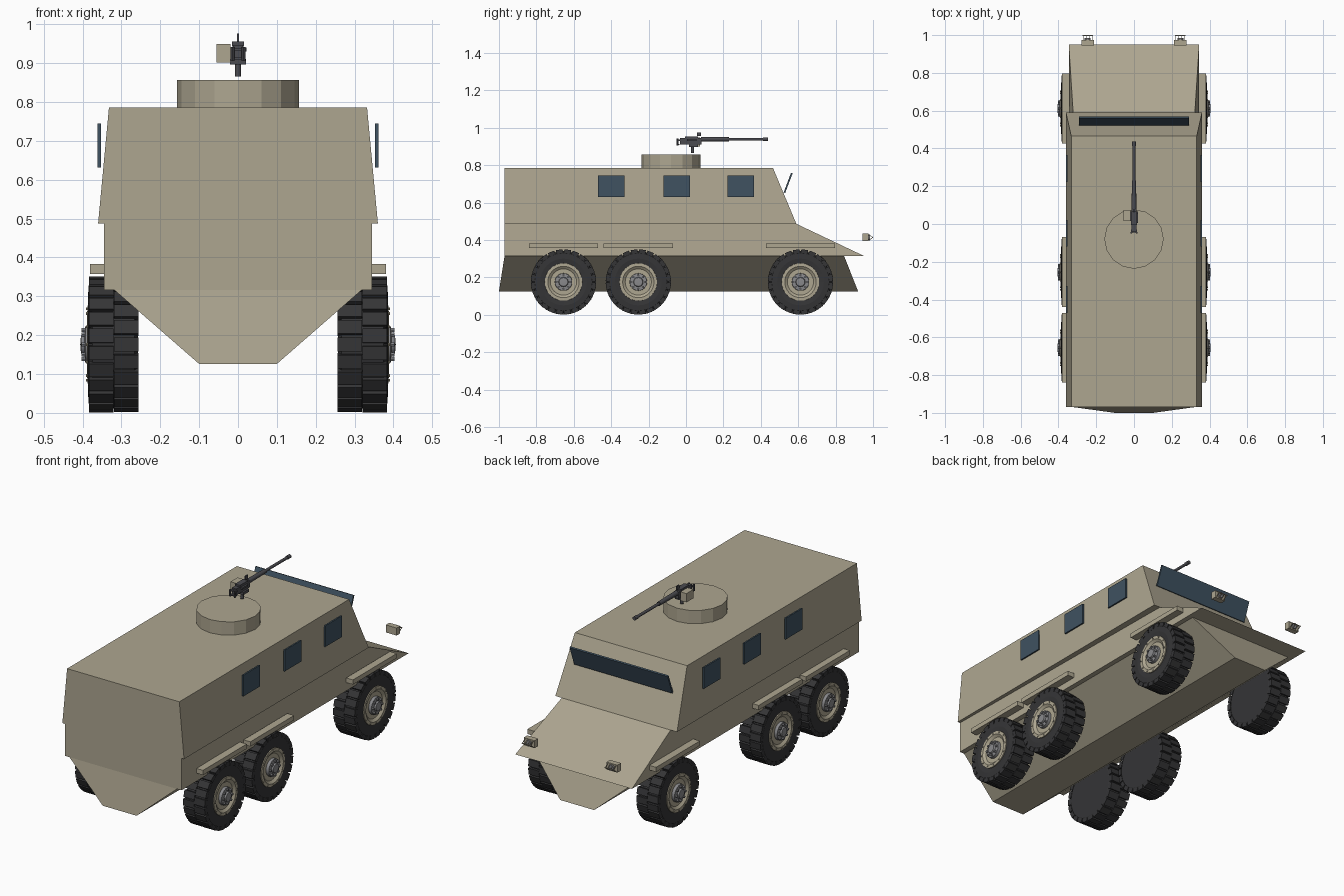
import bpy, bmesh
from math import pi, cos, sin
from mathutils import Matrix, Vector

if "Cube" in bpy.data.objects:
    bpy.data.objects.remove(bpy.data.objects["Cube"])


def mat(name, rgb):
    m = bpy.data.materials.new(name)
    m.diffuse_color = (*rgb, 1)
    m.use_nodes = True
    m.node_tree.nodes["Principled BSDF"].inputs["Base Color"].default_value = m.diffuse_color
    return m


TAN = mat("tan_paint", (0.42, 0.38, 0.28))
RUBBER = mat("rubber", (0.035, 0.035, 0.037))
GLASS = mat("glass", (0.05, 0.085, 0.12))
STEEL = mat("steel", (0.25, 0.25, 0.26))
GUN = mat("gunmetal", (0.07, 0.07, 0.08))


def finish(name, bm, m, smooth=False):
    bmesh.ops.recalc_face_normals(bm, faces=bm.faces)
    me = bpy.data.meshes.new(name)
    bm.to_mesh(me)
    bm.free()
    ob = bpy.data.objects.new(name, me)
    bpy.context.collection.objects.link(ob)
    me.materials.append(m)
    if smooth:
        bpy.ops.object.select_all(action='DESELECT')
        ob.select_set(True)
        bpy.context.view_layer.objects.active = ob
        bpy.ops.object.shade_smooth_by_angle(angle=0.6)
    return ob


def add_box(bm, c, s, rot=Matrix()):
    bmesh.ops.create_cube(bm, size=1, matrix=Matrix.Translation(c) @ rot @ Matrix.Diagonal((*s, 1)))


def add_cyl(bm, c, r, depth, axis='Z', n=16, r2=None):
    rot = {'X': Matrix.Rotation(pi / 2, 4, 'Y'), 'Y': Matrix.Rotation(-pi / 2, 4, 'X'), 'Z': Matrix()}[axis]
    bmesh.ops.create_cone(bm, cap_ends=True, segments=n, radius1=r, radius2=r if r2 is None else r2,
                          depth=depth, matrix=Matrix.Translation(c) @ rot)


def hull(name, low, high):
    """Solid between two levels, each (z, rear y, front y, rear half width, front half width)."""
    bm = bmesh.new()
    rings = []
    for z, yr, yf, wr, wf in (low, high):
        rings.append([bm.verts.new(p) for p in ((-wr, yr, z), (wr, yr, z), (wf, yf, z), (-wf, yf, z))])
    a, b = rings
    bm.faces.new(a)
    bm.faces.new(b)
    for i in range(4):
        j = (i + 1) % 4
        bm.faces.new((a[i], a[j], b[j], b[i]))
    return finish(name, bm, TAN)


def lathe(bm, profile, n, y, z, side):
    """Revolve (x, radius) points about a wheel axle."""
    vs = [bm.verts.new((side * x, y, z + r)) for x, r in profile]
    es = [bm.edges.new(p) for p in zip(vs, vs[1:])]
    bmesh.ops.spin(bm, geom=vs + es, cent=(0, y, z), axis=(1, 0, 0), angle=2 * pi, steps=n, use_duplicate=False)
    bmesh.ops.remove_doubles(bm, verts=bm.verts, dist=1e-5)


# Hull: V-shaped belly, middle body with sloping nose, cabin
hull("belly", (0.126, -1.0, 0.92, 0.10, 0.10), (0.316, -0.97, 0.845, 0.318, 0.318))
hull("middle_body", (0.316, -0.97, 0.95, 0.345, 0.345), (0.487, -0.97, 0.59, 0.345, 0.322))
hull("cabin", (0.487, -0.97, 0.59, 0.36, 0.36), (0.786, -0.97, 0.465, 0.332, 0.332))

# Turret ring
bm = bmesh.new()
add_cyl(bm, (0, -0.08, 0.819), 0.157, 0.076, n=16)
finish("turret_ring", bm, TAN)

# Windscreen
bm = bmesh.new()
add_box(bm, (0, 0.546, 0.706), (0.58, 0.009, 0.112), Matrix.Rotation(-0.36, 4, 'X'))
finish("windscreen", bm, GLASS)

AXLES = (-0.655, -0.255, 0.612)
WZ = 0.176
for side, label in ((-1, "left"), (1, "right")):
    # Side windows
    for i, y in enumerate((-0.399, -0.049, 0.293)):
        bm = bmesh.new()
        add_box(bm, (side * 0.357, y, 0.688), (0.008, 0.142, 0.113))
        finish(f"{label}_window_{i + 1}", bm, GLASS)

    # Fender plates
    for i, y in enumerate((-0.655, -0.255, 0.612)):
        bm = bmesh.new()
        add_box(bm, (side * 0.361, y, 0.37), (0.04, 0.37, 0.025))
        finish(f"{label}_fender_{i + 1}", bm, TAN)

    # Headlight with wire guard
    x = side * 0.245
    bm = bmesh.new()
    add_box(bm, (x, 0.96, 0.414), (0.064, 0.03, 0.04))
    finish(f"{label}_headlight", bm, TAN)
    bm = bmesh.new()
    add_cyl(bm, (x, 0.979, 0.414), 0.016, 0.012, 'Y', 12)
    finish(f"{label}_headlight_lens", bm, STEEL)
    bm = bmesh.new()
    for dx in (-0.024, -0.008, 0.008, 0.024):
        for s in (-1, 1):
            add_box(bm, (x + dx, 0.986, 0.414 + s * 0.009), (0.003, 0.032, 0.003), Matrix.Rotation(-s * 0.62, 4, 'X'))
    add_box(bm, (x, 0.998, 0.414), (0.055, 0.004, 0.004))
    finish(f"{label}_headlight_guard", bm, TAN)

    for i, y in enumerate(AXLES):
        # Tyre with two staggered rows of tread blocks
        bm = bmesh.new()
        lathe(bm, [(0.257, 0), (0.257, 0.15), (0.266, 0.165), (0.374, 0.165), (0.384, 0.152),
                   (0.386, 0.125), (0.382, 0.098), (0.365, 0.095), (0.365, 0)], 32, y, WZ, side)
        n = 24
        for row, bx in enumerate((0.288, 0.352)):
            for k in range(n):
                a = 2 * pi * (k + 0.5 * row) / n
                add_box(bm, (side * bx, y + sin(a) * 0.163, WZ + cos(a) * 0.163),
                        (0.063, 0.036, 0.022), Matrix.Rotation(-a, 4, 'X'))
        finish(f"{label}_tyre_{i + 1}", bm, RUBBER)

        # Rim disc
        bm = bmesh.new()
        lathe(bm, [(0.366, 0.102), (0.387, 0.1), (0.388, 0.084), (0.377, 0.07), (0.377, 0)], 32, y, WZ, side)
        for k in range(12):
            a = 2 * pi * k / 12
            add_cyl(bm, (side * 0.388, y + sin(a) * 0.092, WZ + cos(a) * 0.092), 0.004, 0.006, 'X', 6)
        finish(f"{label}_rim_{i + 1}", bm, TAN, True)

        # Hub and bolts
        bm = bmesh.new()
        lathe(bm, [(0.376, 0.047), (0.393, 0.046), (0.395, 0.026), (0.404, 0.023), (0.406, 0)], 24, y, WZ, side)
        for k in range(8):
            a = 2 * pi * k / 8
            add_cyl(bm, (side * 0.396, y + sin(a) * 0.037, WZ + cos(a) * 0.037), 0.006, 0.014, 'X', 6)
        finish(f"{label}_hub_{i + 1}", bm, STEEL, True)

# Machine gun receiver and feed cover
bm = bmesh.new()
add_box(bm, (0, 0.025, 0.929), (0.026, 0.115, 0.034))
add_box(bm, (0, 0.03, 0.949), (0.03, 0.07, 0.012))
add_box(bm, (0, 0.07, 0.966), (0.006, 0.02, 0.02))
add_box(bm, (0.017, 0.03, 0.935), (0.01, 0.05, 0.01))
finish("gun_receiver", bm, GUN)

# Spade grips
bm = bmesh.new()
add_box(bm, (0, -0.036, 0.935), (0.034, 0.012, 0.008))
add_box(bm, (0, -0.04, 0.912), (0.034, 0.012, 0.006))
for s in (-1, 1):
    add_cyl(bm, (s * 0.014, -0.046, 0.924), 0.005, 0.036, n=8)
finish("gun_grips", bm, GUN)

# Barrel, jacket and muzzle
bm = bmesh.new()
add_cyl(bm, (0, 0.155, 0.939), 0.013, 0.15, 'Y', 12, 0.011)
add_cyl(bm, (0, 0.32, 0.939), 0.0075, 0.19, 'Y', 12)
add_cyl(bm, (0, 0.425, 0.939), 0.010, 0.025, 'Y', 12)
finish("gun_barrel", bm, GUN, True)

# Mount post and cradle
bm = bmesh.new()
add_cyl(bm, (0, 0.035, 0.883), 0.008, 0.034, n=12)
add_box(bm, (0, 0.04, 0.904), (0.042, 0.05, 0.014))
finish("gun_mount", bm, GUN)

# Ammunition box
bm = bmesh.new()
add_box(bm, (-0.037, 0.045, 0.925), (0.036, 0.06, 0.047))
finish("ammo_box", bm, TAN)
